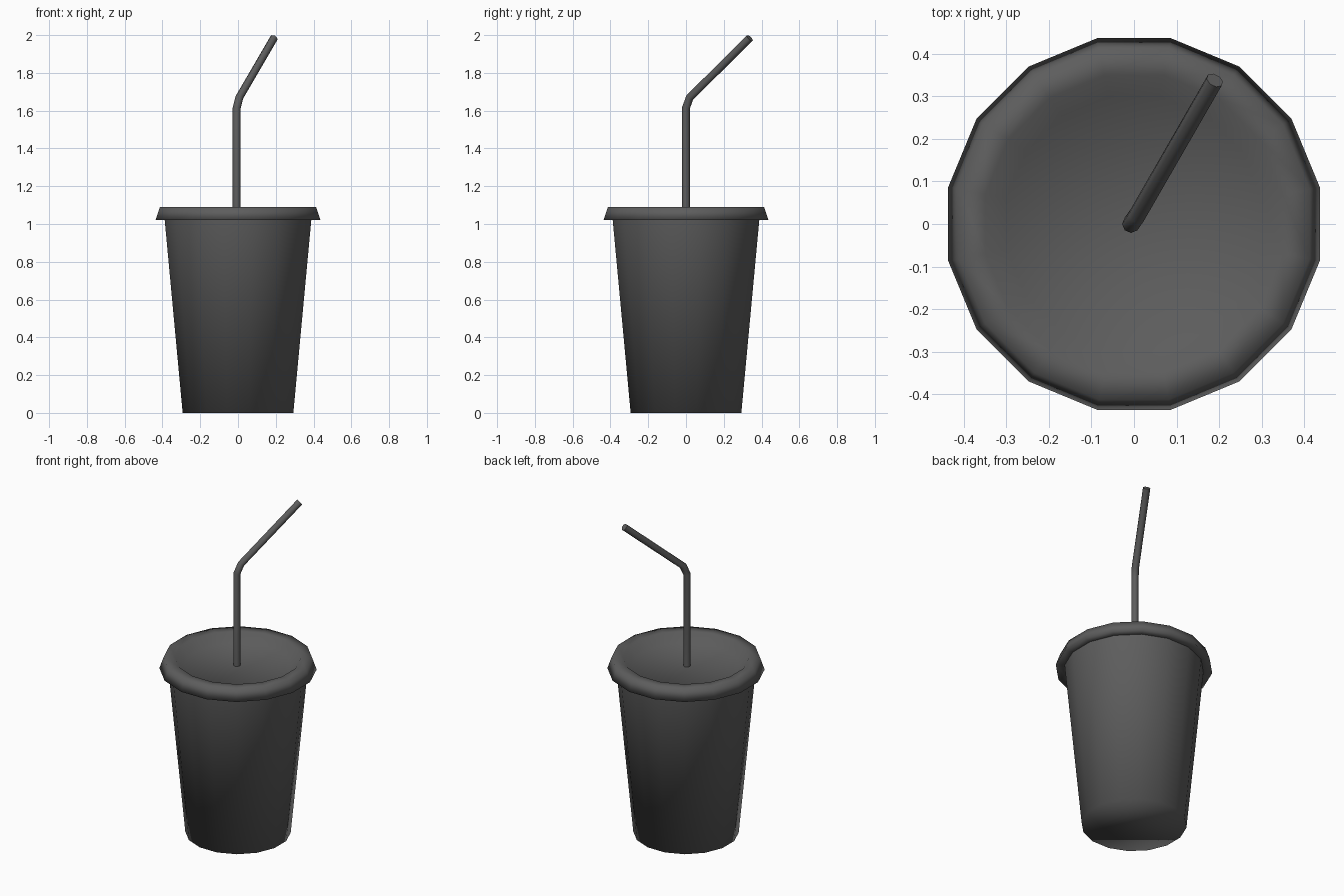
import bpy, bmesh, math

old = bpy.data.objects.get("Cube")
if old:
    bpy.data.objects.remove(old, do_unlink=True)

SIDES = 16

charcoal = bpy.data.materials.new("charcoal grey")
charcoal.use_nodes = True
COLOUR = (0.11, 0.11, 0.11, 1)
charcoal.diffuse_color = COLOUR
charcoal.node_tree.nodes["Principled BSDF"].inputs["Base Color"].default_value = COLOUR


def lathe(name, profile, cap_start=False, cap_end=False):
    """Turn (half width, height) pairs into a smooth 16-sided body with flats on the axes."""
    bm = bmesh.new()
    step = 2 * math.pi / SIDES
    rings = []
    for half, z in profile:
        r = half / math.cos(step / 2)
        rings.append([bm.verts.new((r * math.cos((i + 0.5) * step),
                                    r * math.sin((i + 0.5) * step), z))
                      for i in range(SIDES)])
    for a, b in zip(rings, rings[1:]):
        for i in range(SIDES):
            j = (i + 1) % SIDES
            bm.faces.new((a[i], a[j], b[j], b[i]))
    if cap_start:
        bm.faces.new(rings[0][::-1])
    if cap_end:
        bm.faces.new(rings[-1])
    for f in bm.faces:
        f.smooth = True
    mesh = bpy.data.meshes.new(name)
    bm.to_mesh(mesh)
    bm.free()
    mesh.materials.append(charcoal)
    obj = bpy.data.objects.new(name, mesh)
    bpy.context.collection.objects.link(obj)
    return obj


# Tapered cup with a flat base, its open mouth tucked under the lid
lathe("cup", [(0.293, 0), (0.388, 1.02), (0.391, 1.05)], cap_start=True)

# Lid: underside lip, flared skirt, raised rim and sunken middle
lathe("lid", [(0.385, 1.02), (0.437, 1.02), (0.413, 1.09), (0.35, 1.09), (0.30, 1.042)],
      cap_end=True)

# Bent drinking straw
curve = bpy.data.curves.new("straw", "CURVE")
curve.dimensions = "3D"
curve.bevel_depth = 0.021
curve.bevel_resolution = 2
curve.use_fill_caps = True
path = [(-0.007, 0, 1.03), (-0.007, 0, 1.615), (0.007, 0.02, 1.67), (0.19, 0.338, 1.984)]
spline = curve.splines.new("POLY")
spline.points.add(len(path) - 1)
for point, co in zip(spline.points, path):
    point.co = (*co, 1)
spline.use_smooth = True
curve.materials.append(charcoal)
straw = bpy.data.objects.new("straw", curve)
bpy.context.collection.objects.link(straw)
bpy.ops.object.select_all(action="DESELECT")
straw.select_set(True)
bpy.context.view_layer.objects.active = straw
bpy.ops.object.convert(target="MESH")
bpy.ops.object.shade_smooth_by_angle(angle=math.radians(60))
